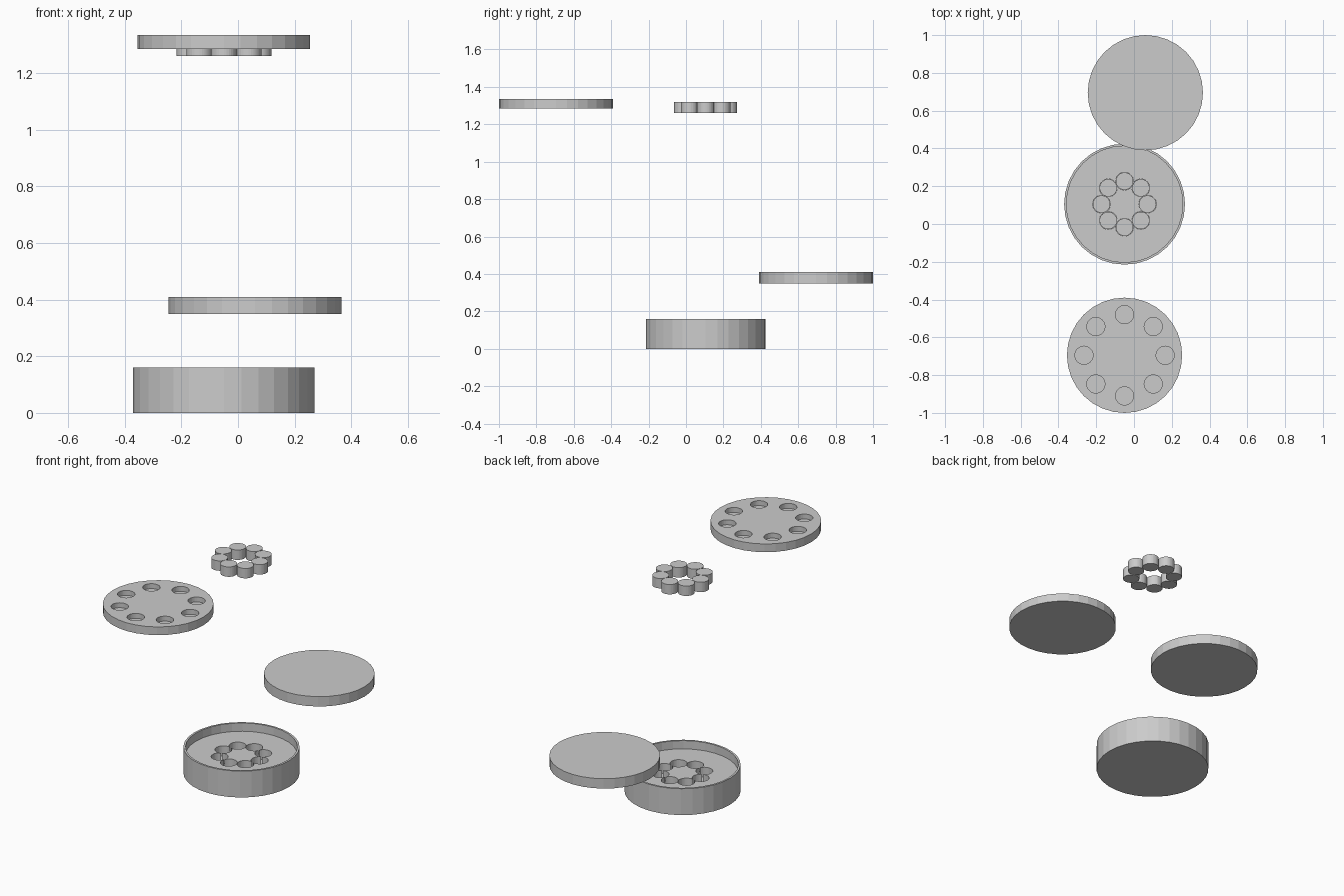
import bpy
from math import cos, sin, tau

if "Cube" in bpy.data.objects:
    bpy.data.objects.remove(bpy.data.objects["Cube"])


def cylinder(name, x, y, z0, z1, r, sides=32):
    bpy.ops.mesh.primitive_cylinder_add(
        vertices=sides, radius=r, depth=z1 - z0, location=(x, y, (z0 + z1) / 2))
    ob = bpy.context.object
    ob.name = name
    return ob


def ring(name, x, y, z0, z1, ring_r, r, count=8):
    """Evenly spaced cylinders around a centre."""
    return [cylinder(f"{name}_{i + 1}", x + ring_r * cos(tau * i / count),
                     y + ring_r * sin(tau * i / count), z0, z1, r)
            for i in range(count)]


def cut(target, cutters):
    """Subtract each cutter, then discard it."""
    for c in cutters:
        mod = target.modifiers.new("cut", 'BOOLEAN')
        mod.operation = 'DIFFERENCE'
        mod.solver = 'EXACT'
        mod.object = c
        bpy.context.view_layer.objects.active = target
        bpy.ops.object.modifier_apply(modifier=mod.name)
        bpy.data.objects.remove(c, do_unlink=True)


CX, CY = -0.05, 0.105

# round base with a shallow recess and eight pockets
base = cylinder("base_cup", CX, CY, 0, 0.16, 0.32)
cut(base, [cylinder("recess_cutter", CX, CY, 0.11, 0.2, 0.308)])
cut(base, ring("pocket_cutter", CX, CY, 0.05, 0.14, 0.122, 0.047))

# plain disc
cylinder("plain_disc", 0.06, 0.695, 0.35, 0.41, 0.305)

# disc with eight blind holes
disc = cylinder("pocket_disc", CX, -0.695, 1.285, 1.335, 0.305)
cut(disc, ring("hole_cutter", CX, -0.695, 1.305, 1.36, 0.215, 0.048))

# loose round pegs
ring("peg", CX, CY, 1.26, 1.32, 0.122, 0.046)
